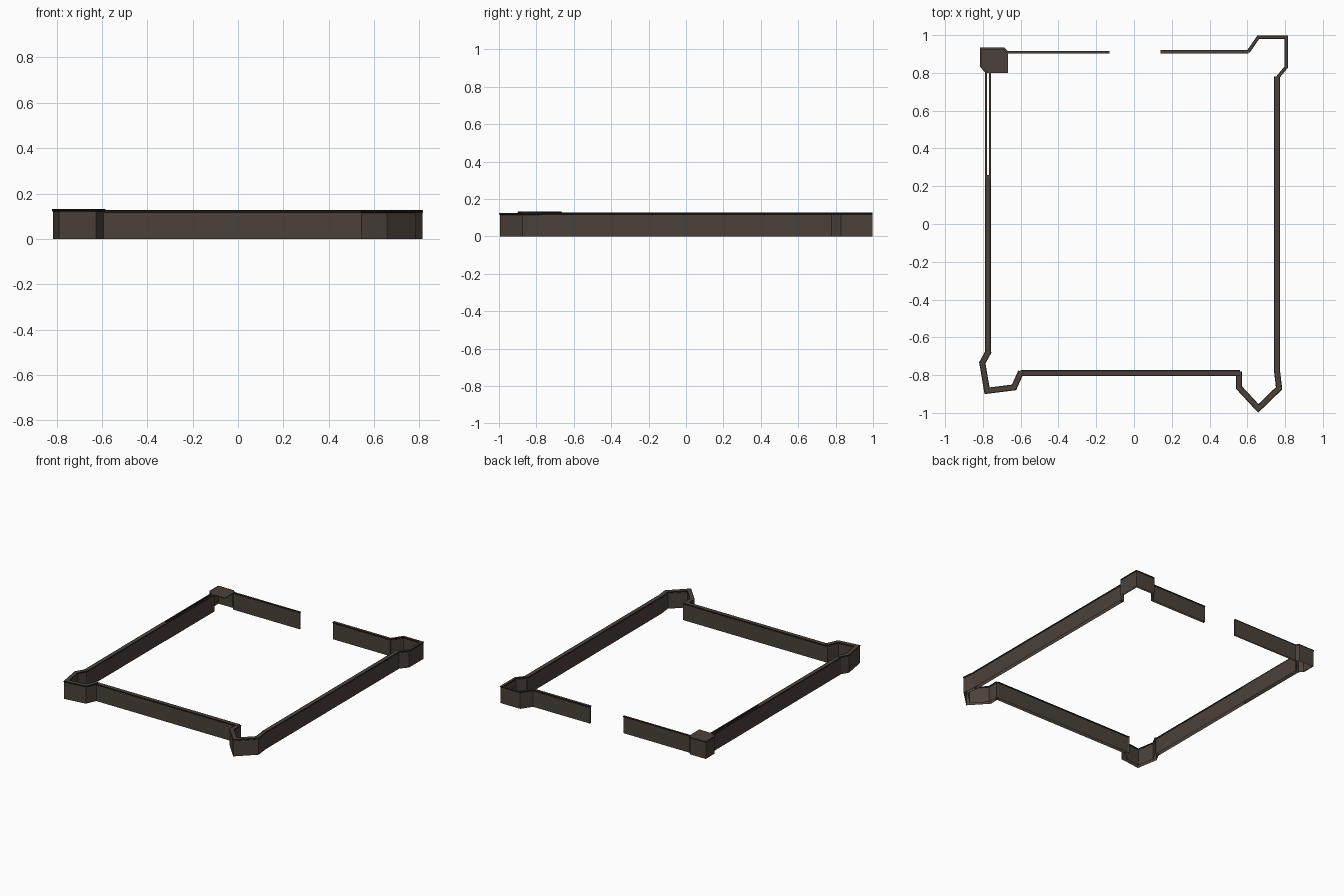
import bpy, bmesh
from mathutils import Vector

if "Cube" in bpy.data.objects:
    bpy.data.objects.remove(bpy.data.objects["Cube"])


def material(name, rgb):
    m = bpy.data.materials.new(name)
    m.diffuse_color = (*rgb, 1)
    m.use_nodes = True
    m.node_tree.nodes["Principled BSDF"].inputs["Base Color"].default_value = m.diffuse_color
    return m


STONE = material("brown stone", (0.07, 0.054, 0.043))
RIM = material("dark rim", (0.022, 0.017, 0.014))


def finish(name, bm):
    me = bpy.data.meshes.new(name)
    bm.to_mesh(me)
    bm.free()
    ob = bpy.data.objects.new(name, me)
    bpy.context.collection.objects.link(ob)
    me.materials.append(STONE)
    me.materials.append(RIM)
    return ob


def mitre_normals(path):
    """Left-hand offset direction at every path point, with mitred corners."""
    pts = [Vector(p) for p in path]
    dirs = [(b - a).normalized() for a, b in zip(pts, pts[1:])]
    norms = [Vector((-d.y, d.x)) for d in dirs]
    out = [norms[0]]
    for a, b in zip(norms, norms[1:]):
        m = (a + b).normalized()
        out.append(m / max(m.dot(a), 0.5))
    out.append(norms[-1])
    return pts, out


def wall(name, path, half=0.013, h=0.127):
    """Sweep a hollow wall section (open below) with dark edges on its top."""
    lip = min(0.003, half * 0.3)
    side = [(half, 0), (half, h - 0.010), (half + lip, h - 0.007),
            (half + lip, h - 0.001), (half - lip, h)]
    section = side + [(-o, z) for o, z in reversed(side)]
    bm = bmesh.new()
    rings = []
    for p, n in zip(*mitre_normals(path)):
        rings.append([bm.verts.new((p.x + n.x * o, p.y + n.y * o, z)) for o, z in section])
    for a, b in zip(rings, rings[1:]):
        for i in range(len(section) - 1):
            f = bm.faces.new((a[i], a[i + 1], b[i + 1], b[i]))
            f.material_index = 0 if i in (0, 4, 8) else 1
    # closed wall ends
    bm.faces.new(rings[0][::-1])
    bm.faces.new(rings[-1])
    bmesh.ops.recalc_face_normals(bm, faces=bm.faces)
    return finish(name, bm)


# Straight walls
wall("front_wall", [(-0.60, -0.79), (-0.44, -0.79), (-0.13, -0.79), (0.205, -0.79), (0.56, -0.79)])
wall("right_wall", [(0.757, -0.78), (0.757, -0.48), (0.757, -0.11), (0.757, 0.21), (0.757, 0.78)])
wall("left_wall", [(-0.774, -0.68), (-0.774, 0.26)])
wall("back_wall_left", [(-0.67, 0.91), (-0.13, 0.91)], 0.005)
wall("back_wall_right", [(0.14, 0.912), (0.607, 0.912)], 0.008)

# Uncapped stretch of the left wall: two thin skins
for name, x in (("left_wall_outer_skin", -0.784), ("left_wall_inner_skin", -0.763)):
    wall(name, [(x, 0.24), (x, 0.81)], 0.004)

# Corner bastions
wall("front_left_bastion", [(-0.598, -0.782), (-0.635, -0.865), (-0.778, -0.883),
                            (-0.803, -0.735), (-0.768, -0.672)], h=0.132)
wall("front_right_bastion", [(0.557, -0.78), (0.555, -0.865), (0.658, -0.976),
                             (0.768, -0.87), (0.757, -0.775)], h=0.125)
wall("back_right_bastion", [(0.605, 0.912), (0.658, 0.989), (0.807, 0.989),
                            (0.807, 0.832), (0.757, 0.772)], 0.007)

# Roofed back left bastion: outer skin plus flat deck
outline = [(-0.778, 0.80), (-0.811, 0.835), (-0.811, 0.930), (-0.690, 0.930), (-0.668, 0.908)]
wall("back_left_bastion", outline, 0.004, 0.128)
bm = bmesh.new()
deck = outline + [(-0.668, 0.80)]
top = bm.faces.new([bm.verts.new((x, y, 0.127)) for x, y in reversed(deck)])
ext = bmesh.ops.extrude_face_region(bm, geom=[top])["geom"]
for v in ext:
    if isinstance(v, bmesh.types.BMVert):
        v.co.z = 0.121
bmesh.ops.recalc_face_normals(bm, faces=bm.faces)
finish("back_left_deck", bm)
